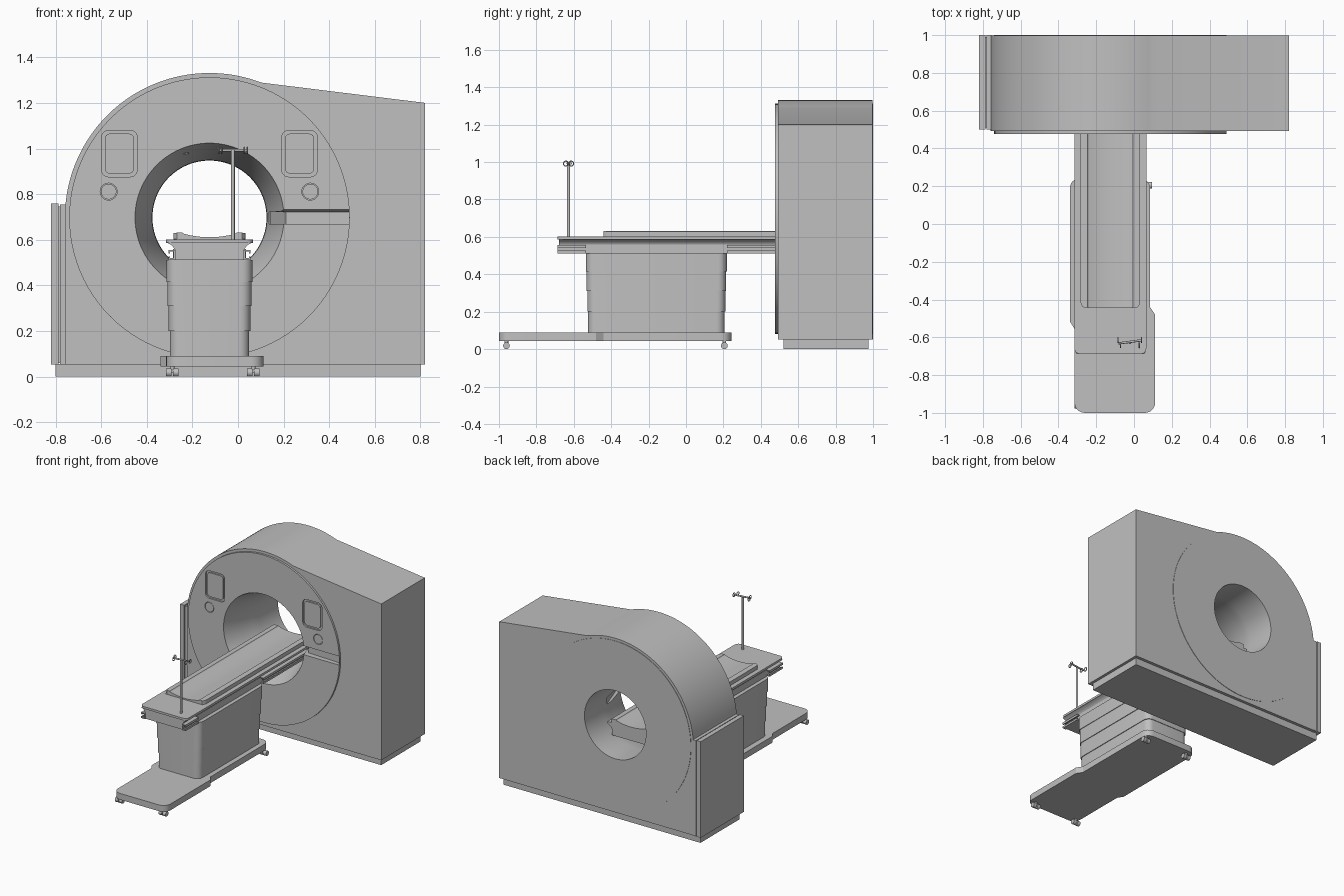
import bpy, bmesh, math
from mathutils import Matrix, Vector

if "Cube" in bpy.data.objects:
    bpy.data.objects.remove(bpy.data.objects["Cube"], do_unlink=True)

grey = bpy.data.materials.new("light_grey")
grey.use_nodes = True
colour = (0.53, 0.53, 0.53, 1)
grey.diffuse_color = colour
grey.node_tree.nodes["Principled BSDF"].inputs["Base Color"].default_value = colour

CX, CZ = -0.125, 0.697      # bore axis
FRONT, BACK = 0.492, 0.997  # gantry housing depth
FACE = 0.477                # front of the face ring


def activate(obj):
    bpy.ops.object.select_all(action="DESELECT")
    obj.select_set(True)
    bpy.context.view_layer.objects.active = obj


def smooth(obj):
    activate(obj)
    bpy.ops.object.shade_smooth_by_angle(angle=math.radians(30))


def finish(name, bm):
    bmesh.ops.recalc_face_normals(bm, faces=bm.faces)
    mesh = bpy.data.meshes.new(name)
    bm.to_mesh(mesh)
    bm.free()
    obj = bpy.data.objects.new(name, mesh)
    bpy.context.collection.objects.link(obj)
    mesh.materials.append(grey)
    smooth(obj)
    return obj


def prism(name, points, start, end, axis="y", radius=0, corners=None):
    """Extrude an outline along y (points are x, z) or z (points are x, y)."""
    bm = bmesh.new()
    place = (lambda a, b, t: (a, t, b)) if axis == "y" else (lambda a, b, t: (a, b, t))
    low = [bm.verts.new(place(a, b, start)) for a, b in points]
    high = [bm.verts.new(place(a, b, end)) for a, b in points]
    bm.faces.new(low)
    bm.faces.new(high)
    n = len(points)
    for i in range(n):
        bm.faces.new((low[i], low[(i + 1) % n], high[(i + 1) % n], high[i]))
    if radius:
        chosen = range(n) if corners is None else corners
        edges = [bm.edges.get((low[i], high[i])) for i in chosen]
        bmesh.ops.bevel(bm, geom=edges, offset=radius, segments=6, profile=0.5, affect="EDGES")
    return finish(name, bm)


def rect(x0, x1, b0, b1):
    return [(x0, b0), (x1, b0), (x1, b1), (x0, b1)]


def circle(x, z, r, n=96):
    return [(x + r * math.cos(math.tau * i / n), z + r * math.sin(math.tau * i / n)) for i in range(n)]


def rod(name, start, end, r, sides=16):
    a, b = Vector(start), Vector(end)
    turn = (b - a).to_track_quat("Z", "Y").to_matrix().to_4x4()
    bm = bmesh.new()
    bmesh.ops.create_cone(bm, cap_ends=True, segments=sides, radius1=r, radius2=r,
                          depth=(b - a).length, matrix=Matrix.Translation((a + b) / 2) @ turn)
    return finish(name, bm)


def lathe(name, profile, n=96):
    """Closed solid turned around the bore axis; profile is radius, y."""
    bm = bmesh.new()
    rings = [[bm.verts.new((x, y, z)) for x, z in circle(CX, CZ, r, n)] for r, y in profile]
    for a, b in zip(rings, rings[1:]):
        for i in range(n):
            bm.faces.new((a[i], a[(i + 1) % n], b[(i + 1) % n], b[i]))
    bm.faces.new(rings[0])
    bm.faces.new(rings[-1])
    return finish(name, bm)


def cut(cutter, *parts):
    """Subtract the cutter from each part, then discard it."""
    for obj in parts:
        activate(obj)
        mod = obj.modifiers.new("cut", "BOOLEAN")
        mod.operation, mod.solver, mod.object = "DIFFERENCE", "EXACT", cutter
        bpy.ops.object.modifier_apply(modifier=mod.name)
        smooth(obj)
    bpy.data.objects.remove(cutter, do_unlink=True)


# Gantry housing: round shoulder on one side, sloped top on the other
arc_r = 0.634
housing_outline = [(CX - arc_r, 0.052), (0.82, 0.052), (0.82, 1.2)]
for i in range(49):
    t = math.radians(69 + i * 111 / 48)
    housing_outline.append((CX + arc_r * math.cos(t), CZ + arc_r * math.sin(t)))
housing = prism("gantry_housing", housing_outline, FRONT, BACK)
face_ring = prism("gantry_face_ring", circle(CX, CZ, 0.615), FACE, FRONT)
back_ring = prism("gantry_back_ring", circle(CX, CZ, 0.615), BACK, 1.0)

# Flared bore through the housing and both rings
bore = lathe("bore_cutter", [(0.33, 0.46), (0.326, 0.48), (0.308, 0.53), (0.283, 0.62),
                             (0.262, 0.72), (0.252, 0.78), (0.25, 1.02)])
cut(bore, housing, face_ring, back_ring)

# Slot running from the bore to the ring edge, its upper wall sloping back
slot = prism("slot_cutter", [(0.1, 0.46), (0.487, 0.46), (0.487, 0.505), (0.21, 0.52),
                             (0.142, 0.72), (0.1, 0.72)], 0.668, 0.722, axis="z")
for v in slot.data.vertices:
    if v.co.z > 0.7 and v.co.y < 0.47:
        v.co.z += 0.016
cut(slot, housing, face_ring)

# Plinth and side service panels
prism("gantry_plinth", rect(-0.8, 0.8, 0, 0.056), 0.52, 0.975)
prism("side_panel_outer", rect(-0.82, -0.787, 0.052, 0.758), 0.5, 1.0)
prism("side_panel_spacer", rect(-0.788, -0.779, 0.06, 0.745), 0.51, 0.99)
prism("side_panel_inner", rect(-0.78, -0.755, 0.052, 0.755), 0.5, 1.0)

# Grooved control screens and round buttons on both sides of the bore
for side, label in ((-1, "right"), (1, "left")):
    x = CX + side * 0.395
    groove = prism("groove_cutter", rect(x - 0.078, x + 0.078, 0.876, 1.079), 0.46, 0.489, radius=0.03)
    cut(groove, face_ring)
    prism(label + "_screen", rect(x - 0.064, x + 0.064, 0.89, 1.065), 0.478, 0.489, radius=0.022)
    bx = CX + side * 0.442
    cut(prism("button_cutter", circle(bx, 0.811, 0.037, 32), 0.46, 0.489), face_ring)
    prism(label + "_button", circle(bx, 0.811, 0.034, 32), 0.478, 0.489)
rod("bore_sensor", (-0.23, 0.56, 0.975), (-0.23, 0.56, 1.01), 0.012)

# Table floor plate with twin-wheel casters
prism("floor_plate", [(-0.34, 0.243), (0.085, 0.243), (0.085, -0.44), (0.112, -0.48), (0.112, -1.0),
                      (-0.315, -1.0), (-0.315, -0.555), (-0.34, -0.515)],
      0.044, 0.09, axis="z", radius=0.055, corners=(0, 1, 4, 5))
for x in (-0.288, 0.067):
    for y in (-0.96, 0.205):
        rod("caster_stem", (x, y, 0.018), (x, y, 0.046), 0.01)
        for dx in (-0.016, 0.016):
            rod("caster_wheel", (x + dx - 0.012, y, 0.018), (x + dx + 0.012, y, 0.018), 0.018)

# Telescopic pedestal, each tier slightly wider than the one below
tiers = [(0.085, 0.2, 0.174), (0.2, 0.31, 0.179), (0.31, 0.415, 0.184), (0.415, 0.512, 0.188)]
for z0, z1, half in tiers:
    grow = (half - 0.188) * 0.8
    prism("pedestal_tier", rect(CX - half, CX + half, -0.535 - grow, 0.218 + grow),
          z0, z1, axis="z", radius=0.045)
prism("table_cradle", rect(CX - 0.16, CX + 0.16, -0.535, 0.218), 0.51, 0.56, axis="z")

# Tabletop: coved underside topped by a slab with rounded corners
END = 0.82
half_top = [(0.152, 0.512), (0.152, 0.556), (0.16, 0.57), (0.172, 0.58), (0.186, 0.587)]
prism("tabletop_underside", [(CX + x, z) for x, z in half_top]
      + [(CX - x, z) for x, z in reversed(half_top)], -0.68, END)
prism("tabletop", rect(CX - 0.19, CX + 0.19, -0.688, END), 0.586, 0.602,
      axis="z", radius=0.03, corners=(0, 1))

# Channel rails beneath the tabletop edges, on both overhangs
channel = [(0.15, 0.512), (0.18, 0.512), (0.18, 0.526), (0.173, 0.526), (0.173, 0.519), (0.158, 0.519),
           (0.158, 0.549), (0.173, 0.549), (0.173, 0.54), (0.18, 0.54), (0.18, 0.556), (0.15, 0.556)]
for side in (-1, 1):
    for y0, y1 in ((-0.688, -0.535), (0.218, 0.75)):
        prism("side_rail", [(CX + side * x, z) for x, z in channel], y0, y1)

# Dished mattress
dish = [(CX + 0.115 * i / 8, 0.611 + 0.016 * (i / 8) ** 2) for i in range(8, -9, -1)]
mattress = prism("mattress", [(CX - 0.157, 0.6), (CX + 0.157, 0.6), (CX + 0.157, 0.63), (CX + 0.12, 0.632)]
                 + dish + [(CX - 0.12, 0.632), (CX - 0.157, 0.63)], -0.442, END)
for side in (-1, 1):
    edge = CX + side * 0.157
    cut(prism("corner_cutter", [(edge - side * 0.025, -0.45), (edge + side * 0.01, -0.45),
                                (edge + side * 0.01, -0.417), (edge, -0.417),
                                (edge - side * 0.007, -0.435)], 0.603, 0.65, axis="z"), mattress)

# Drip stand with crossbar and ring hooks
px, py, top = -0.022, -0.628, 0.992
rod("drip_pole", (px, py, 0.6), (px, py, top), 0.008)
rod("drip_crossbar", (px - 0.06, py - 0.004, top), (px + 0.06, py + 0.012, top), 0.006)
for x in (-0.062, -0.05, 0.05, 0.062):
    y = py + (0.014 if abs(x) > 0.055 else -0.014)
    bpy.ops.mesh.primitive_torus_add(location=(px + x, y, top), rotation=(0, math.pi / 2, 0),
                                     major_radius=0.013, minor_radius=0.003,
                                     major_segments=20, minor_segments=8)
    hook = bpy.context.object
    hook.name = "drip_hook"
    hook.data.materials.append(grey)
    smooth(hook)
